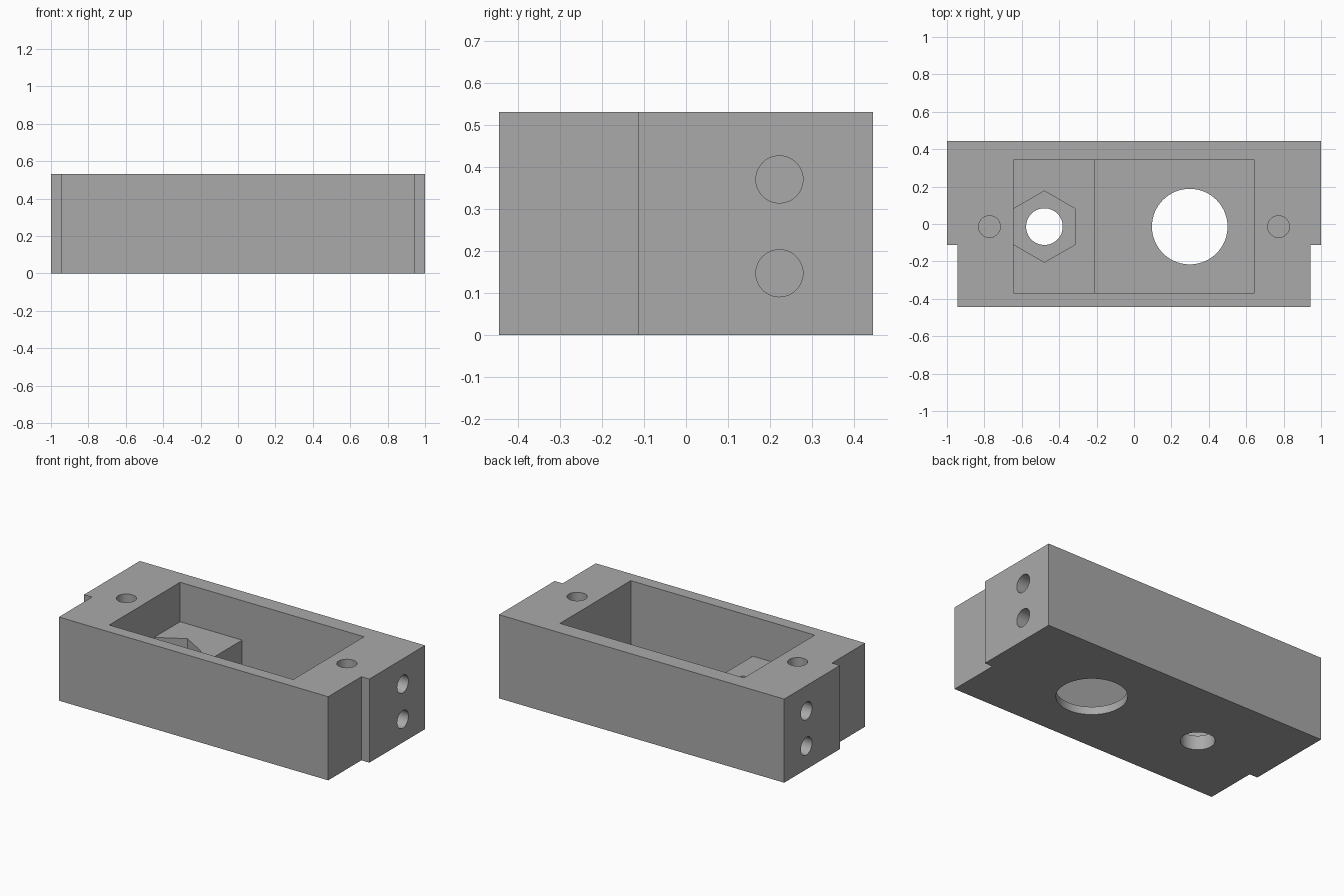
import bpy
import math

cube = bpy.data.objects.get("Cube")
if cube:
    bpy.data.objects.remove(cube, do_unlink=True)

# Single plain material
grey = bpy.data.materials.new("plain_grey")
grey.use_nodes = True
colour = (0.4, 0.4, 0.4, 1)
grey.diffuse_color = colour
grey.node_tree.nodes["Principled BSDF"].inputs["Base Color"].default_value = colour

HEIGHT = 0.53
HOLE_Y = -0.014


def prism(name, outline, z0, z1):
    """Extrude a counter-clockwise outline from z0 to z1."""
    n = len(outline)
    verts = [(x, y, z) for z in (z0, z1) for x, y in outline]
    faces = [tuple(reversed(range(n))), tuple(range(n, 2 * n))]
    faces += [(i, (i + 1) % n, (i + 1) % n + n, i + n) for i in range(n)]
    mesh = bpy.data.meshes.new(name)
    mesh.from_pydata(verts, [], faces)
    mesh.materials.append(grey)
    obj = bpy.data.objects.new(name, mesh)
    bpy.context.collection.objects.link(obj)
    return obj


def rectangle(x0, x1, y0, y1):
    return [(x0, y0), (x1, y0), (x1, y1), (x0, y1)]


def polygon(x, y, radius, sides, turn=0):
    angles = [turn + 2 * math.pi * i / sides for i in range(sides)]
    return [(x + radius * math.cos(a), y + radius * math.sin(a)) for a in angles]


# Block outline with a shallow step on each end
half = [(0.944, -0.445), (0.944, -0.113), (1, -0.113), (1, 0.445)]
block = prism("housing_block", half + [(-x, y) for x, y in reversed(half)], 0, HEIGHT)

# Pocket: deep bay plus a shallower bay that leaves a raised platform
top = HEIGHT + 0.1
cutters = [
    prism("deep_pocket_cutter", rectangle(-0.21, 0.645, -0.368, 0.341), 0.05, top),
    prism("platform_pocket_cutter", rectangle(-0.645, -0.2, -0.368, 0.341), 0.28, top),
    prism("nut_recess_cutter", polygon(-0.479, HOLE_Y, 0.1905, 6, math.pi / 2), 0.09, 0.4),
    prism("bolt_hole_cutter", polygon(-0.479, HOLE_Y, 0.098, 64), -0.1, 0.2),
    prism("large_hole_cutter", polygon(0.298, HOLE_Y, 0.202, 96), -0.1, 0.2),
]

# Blind screw holes in the top and paired blind holes in both ends
for side in (-1, 1):
    cutters.append(prism("screw_hole_cutter", polygon(side * 0.773, HOLE_Y, 0.058, 48), 0.2, top))
    for z in (0.147, 0.37):
        cutter = prism("end_hole_cutter", polygon(0, 0, 0.056, 48), -0.28, 0.1)
        cutter.rotation_euler.y = side * math.pi / 2
        cutter.location = (side, 0.222, z)
        cutters.append(cutter)

# Apply the cuts and tidy up
bpy.ops.object.select_all(action="DESELECT")
block.select_set(True)
bpy.context.view_layer.objects.active = block
bpy.context.view_layer.update()
for cutter in cutters:
    cutter.hide_render = True
    cut = block.modifiers.new(cutter.name, "BOOLEAN")
    cut.operation = "DIFFERENCE"
    cut.solver = "EXACT"
    cut.object = cutter
    bpy.ops.object.modifier_apply(modifier=cut.name)
for cutter in cutters:
    bpy.data.objects.remove(cutter, do_unlink=True)

bpy.ops.object.shade_smooth_by_angle(angle=math.radians(30))
